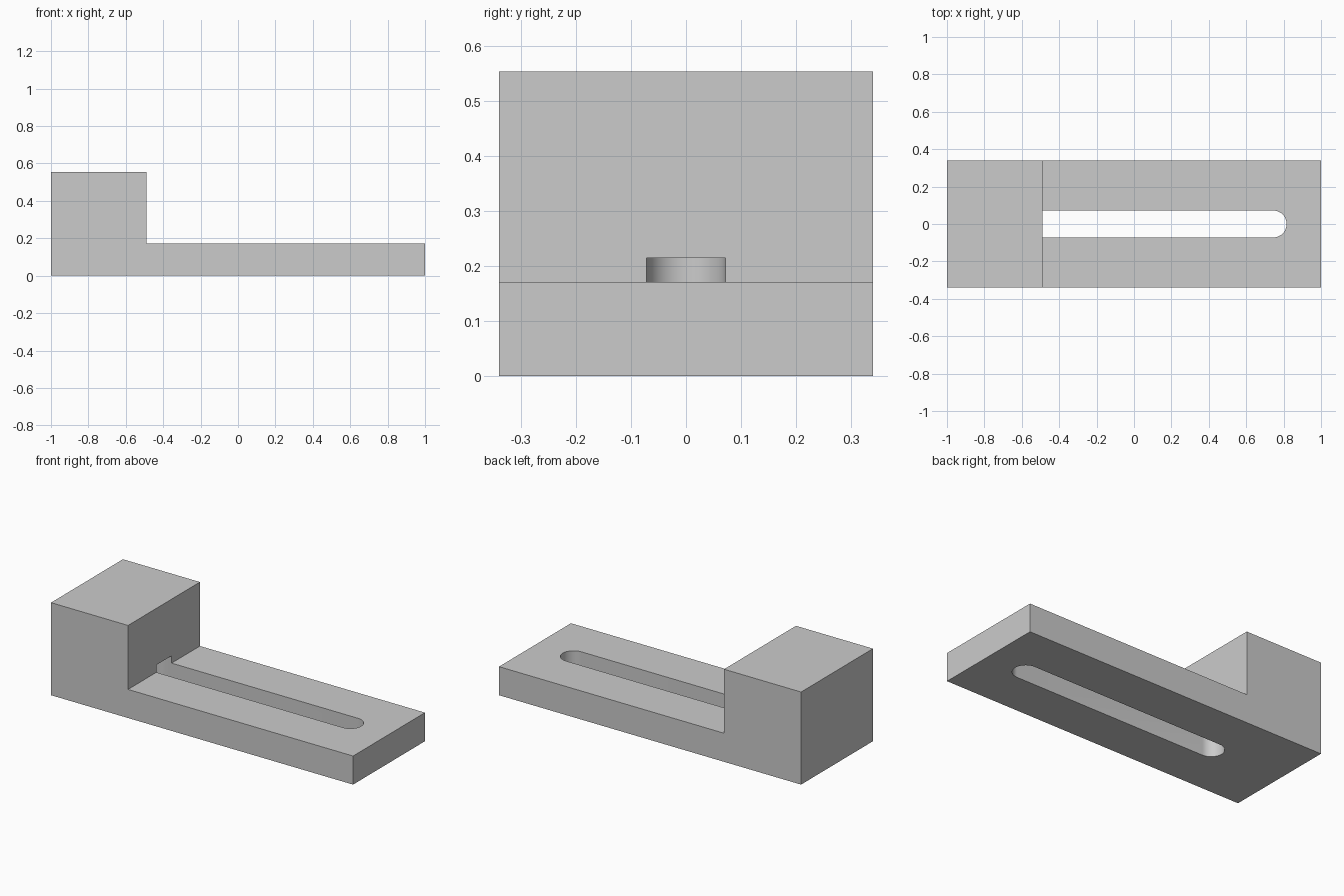
import bpy, bmesh, math

cube = bpy.data.objects.get("Cube")
if cube:
    bpy.data.objects.remove(cube, do_unlink=True)

HALF_WIDTH = 0.34
SLOT_RADIUS = 0.072
SLOT_LEFT, SLOT_RIGHT = -0.53, 0.744
SLOT_TOP = 0.215

grey = bpy.data.materials.new("plain_grey")
grey.use_nodes = True
colour = (0.6, 0.6, 0.6, 1)
grey.diffuse_color = colour
grey.node_tree.nodes["Principled BSDF"].inputs["Base Color"].default_value = colour


def extrude_profile(name, points, offset):
    """Extrude a closed outline along an offset into a solid."""
    bm = bmesh.new()
    face = bm.faces.new([bm.verts.new(p) for p in points])
    result = bmesh.ops.extrude_face_region(bm, geom=[face])
    moved = [g for g in result["geom"] if isinstance(g, bmesh.types.BMVert)]
    bmesh.ops.translate(bm, verts=moved, vec=offset)
    bmesh.ops.recalc_face_normals(bm, faces=bm.faces)
    mesh = bpy.data.meshes.new(name)
    bm.to_mesh(mesh)
    bm.free()
    mesh.materials.append(grey)
    obj = bpy.data.objects.new(name, mesh)
    bpy.context.collection.objects.link(obj)
    return obj


# Stepped body: thin plate with a tall block at one end
outline = [(-1, 0), (1, 0), (1, 0.171), (-0.49, 0.171), (-0.49, 0.554), (-1, 0.554)]
body = extrude_profile("stepped_clamp_body",
                       [(x, -HALF_WIDTH, z) for x, z in outline],
                       (0, 2 * HALF_WIDTH, 0))

# Round-ended slot cutter, running under the block
STEPS = 24
slot = []
for centre, start in ((SLOT_RIGHT, -math.pi / 2), (SLOT_LEFT, math.pi / 2)):
    for i in range(STEPS + 1):
        a = start + math.pi * i / STEPS
        slot.append((centre + SLOT_RADIUS * math.cos(a), SLOT_RADIUS * math.sin(a), -0.1))
cutter = extrude_profile("slot_cutter", slot, (0, 0, SLOT_TOP + 0.1))

# Cut the slot and apply it
cut = body.modifiers.new("slot", 'BOOLEAN')
cut.operation = 'DIFFERENCE'
cut.solver = 'EXACT'
cut.object = cutter
bpy.ops.object.select_all(action='DESELECT')
bpy.context.view_layer.objects.active = body
body.select_set(True)
bpy.ops.object.modifier_apply(modifier=cut.name)
bpy.data.objects.remove(cutter, do_unlink=True)

# Smooth slot ends, sharp corners
bpy.ops.object.shade_smooth_by_angle(angle=math.radians(30))
